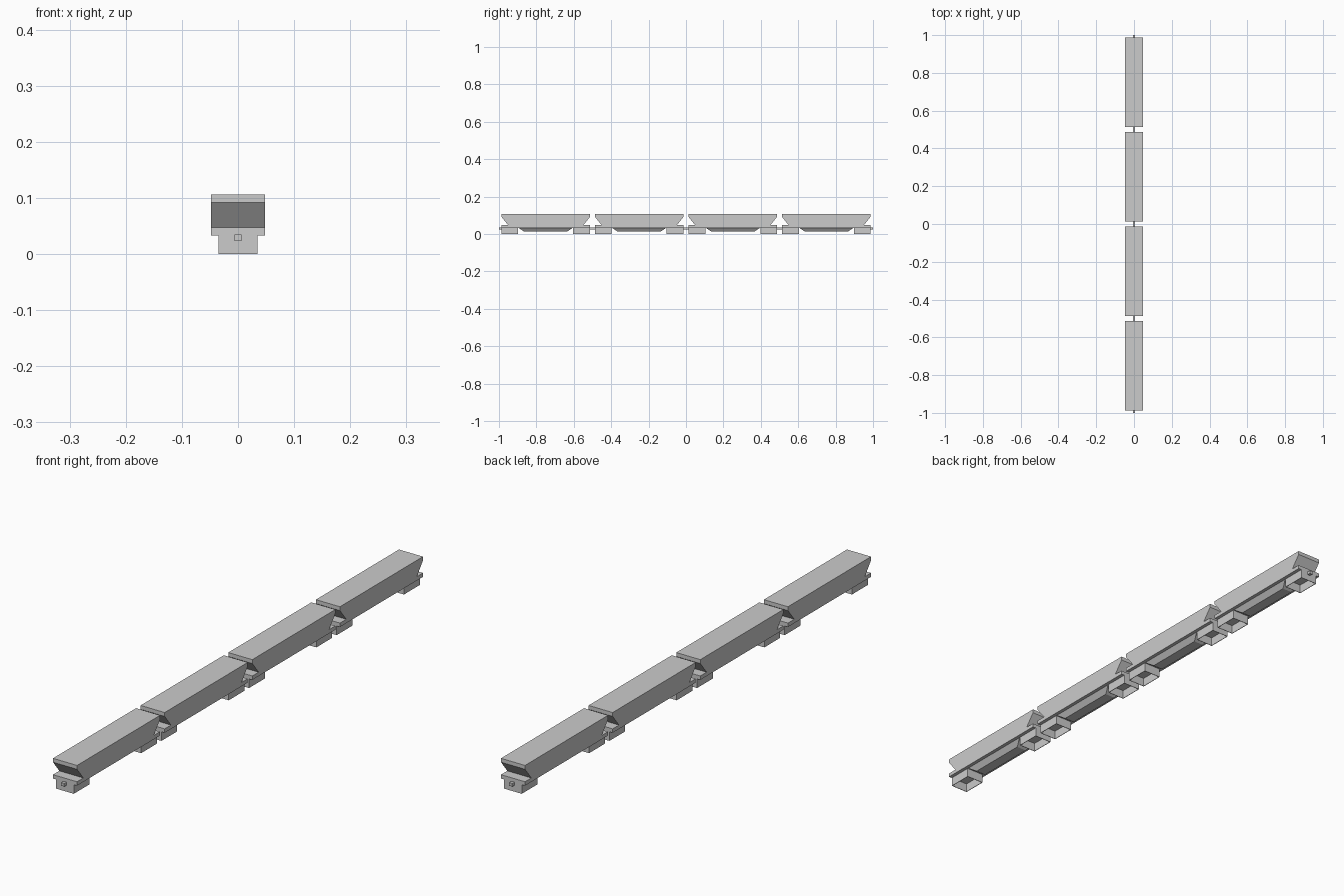
import bpy, bmesh

if "Cube" in bpy.data.objects:
    bpy.data.objects.remove(bpy.data.objects["Cube"])

HALF = 0.237      # half length of a wagon body
W = 0.048         # half width of a wagon body
FLOOR, SILL, LIP, TOP = 0.033, 0.047, 0.092, 0.106


def make(name, verts, faces):
    mesh = bpy.data.meshes.new(name)
    mesh.from_pydata(verts, [], faces)
    bm = bmesh.new()
    bm.from_mesh(mesh)
    bmesh.ops.recalc_face_normals(bm, faces=bm.faces)
    bm.to_mesh(mesh)
    bm.free()
    obj = bpy.data.objects.new(name, mesh)
    bpy.context.collection.objects.link(obj)
    return obj


def extrude_x(name, profile, half):
    """Extrude a (y, z) profile across x."""
    n = len(profile)
    verts = [(x, y, z) for x in (-half, half) for y, z in profile]
    faces = [tuple(range(n)), tuple(range(n, 2 * n))]
    faces += [(i, (i + 1) % n, n + (i + 1) % n, n + i) for i in range(n)]
    return make(name, verts, faces)


def frustum(name, cy, lower, upper):
    """Box between two rectangles, each given as (half x, half y, z)."""
    verts = [(sx * hx, cy + sy * hy, z) for hx, hy, z in (lower, upper)
             for sx, sy in ((-1, -1), (1, -1), (1, 1), (-1, 1))]
    faces = [(0, 1, 2, 3), (4, 5, 6, 7)]
    faces += [(i, (i + 1) % 4, 4 + (i + 1) % 4, 4 + i) for i in range(4)]
    return make(name, verts, faces)


def bogie(name, cy):
    """Thin-walled box, open underneath."""
    hx, hy, t = 0.035, 0.045, 0.002
    rings = [(hx, hy, FLOOR), (hx, hy, 0), (hx - t, hy - t, 0), (hx - t, hy - t, FLOOR - 0.001)]
    verts = [(sx * a, cy + sy * b, z) for a, b, z in rings
             for sx, sy in ((-1, -1), (1, -1), (1, 1), (-1, 1))]
    faces = [(0, 1, 2, 3), (12, 13, 14, 15)]
    for r in range(3):
        faces += [(4 * r + i, 4 * r + (i + 1) % 4, 4 * r + 4 + (i + 1) % 4, 4 * r + 4 + i)
                  for i in range(4)]
    return make(name, verts, faces)


# wagon body profile: end platforms below undercut sloping ends
half_profile = [(HALF, FLOOR), (HALF, SILL), (HALF - 0.036, SILL), (HALF, LIP), (HALF, TOP)]
profile = half_profile + [(-y, z) for y, z in reversed(half_profile)]

for k, cy in enumerate((-0.75, -0.25, 0.25, 0.75), 1):
    extrude_x(f"wagon_body_{k}", [(y + cy, z) for y, z in profile], W)
    # tapered hopper belly
    frustum(f"hopper_belly_{k}", cy, (0.02, 0.115, 0.013), (0.035, 0.145, FLOOR))
    for side, s in (("front", -1), ("rear", 1)):
        bogie(f"bogie_{side}_{k}", cy + s * (HALF - 0.045))
        # coupler stub reaching the middle of the gap
        frustum(f"coupler_{side}_{k}", cy + s * (HALF + 0.25) / 2,
                (0.006, (0.25 - HALF) / 2, 0.023), (0.006, (0.25 - HALF) / 2, 0.0345))
